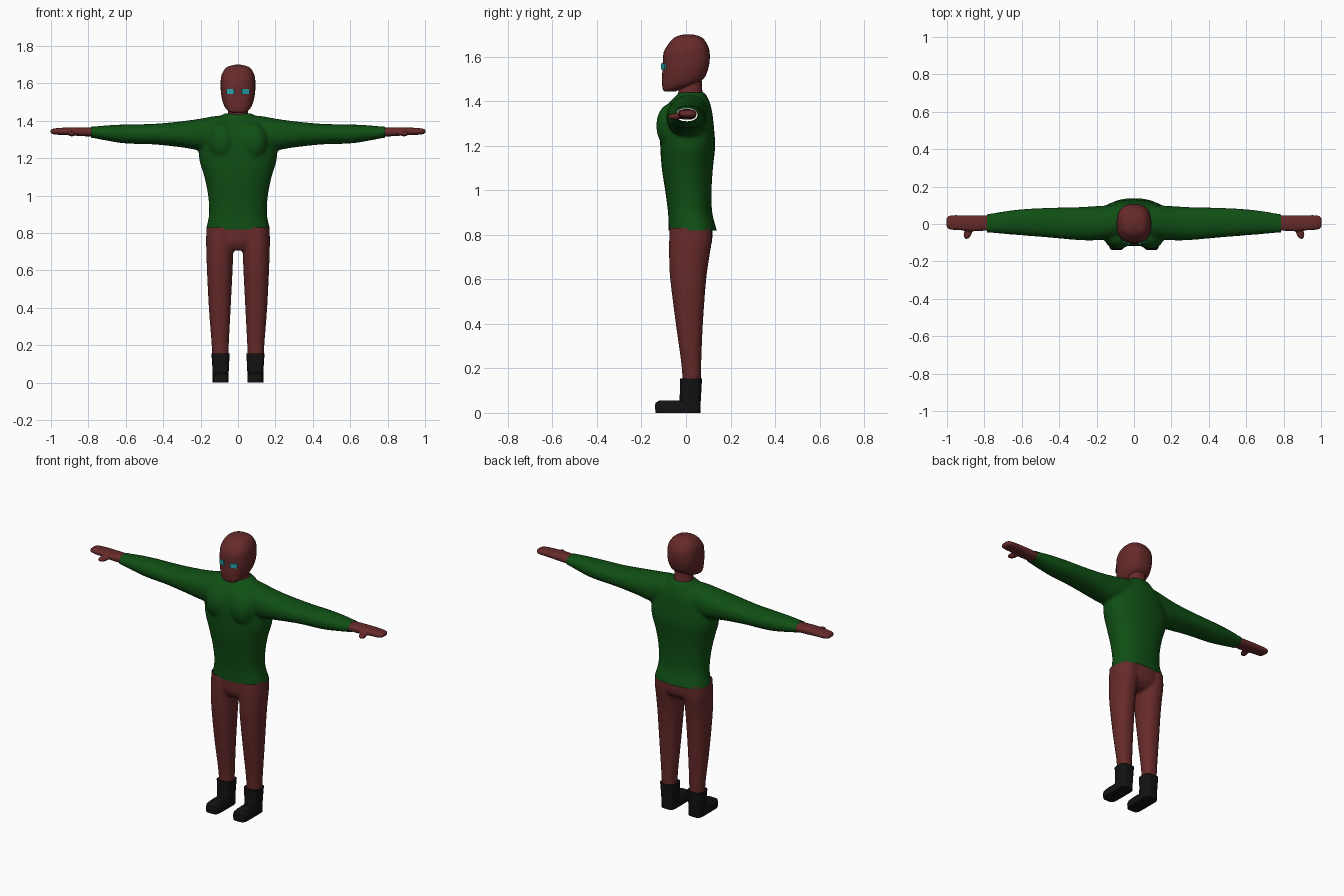
import bpy, bmesh, math
from mathutils import Matrix, Vector

if "Cube" in bpy.data.objects:
    bpy.data.objects.remove(bpy.data.objects["Cube"])


def material(name, rgb):
    m = bpy.data.materials.new(name)
    m.diffuse_color = (*rgb, 1)
    m.use_nodes = True
    m.node_tree.nodes["Principled BSDF"].inputs["Base Color"].default_value = m.diffuse_color
    return m


MAROON = material("maroon skin", (0.135, 0.023, 0.023))
GREEN = material("green knit", (0.005, 0.078, 0.007))
BLACK = material("black leather", (0.006, 0.006, 0.006))
TEAL = material("teal eye", (0.02, 0.36, 0.4))


def spline(rings, steps):
    """Catmull-Rom samples through the rings."""
    if steps < 2:
        return rings
    out = []
    for i in range(len(rings) - 1):
        p0, p1 = rings[max(i - 1, 0)], rings[i]
        p2, p3 = rings[i + 1], rings[min(i + 2, len(rings) - 1)]
        for k in range(steps):
            t = k / steps
            out.append([0.5 * (2 * b + (c - a) * t + (2 * a - 5 * b + 4 * c - d) * t * t
                               + (3 * b - a - 3 * c + d) * t ** 3)
                        for a, b, c, d in zip(p0, p1, p2, p3)])
    return out + [rings[-1]]


def loft(bm, rings, axis="z", n=2.2, side=1, seg=32, steps=5):
    """Closed tube; each ring is (position, a0, a1, b0, b1) across the axis."""
    loops = []
    for t, a0, a1, b0, b1 in spline(rings, steps):
        loop = []
        for k in range(seg):
            c, s = (f(2 * math.pi * k / seg) for f in (math.cos, math.sin))
            a = (a0 + a1) / 2 + (a1 - a0) / 2 * math.copysign(abs(c) ** (2 / n), c)
            b = (b0 + b1) / 2 + (b1 - b0) / 2 * math.copysign(abs(s) ** (2 / n), s)
            co = (a * side, b, t) if axis == "z" else (t * side, a, b)
            loop.append(bm.verts.new(co))
        loops.append(loop)
    for l0, l1 in zip(loops, loops[1:]):
        for k in range(seg):
            j = (k + 1) % seg
            bm.faces.new((l0[k], l0[j], l1[j], l1[k]))
    bm.faces.new(loops[0])
    bm.faces.new(loops[-1])


def wide(rings):
    """Symmetric rings: (z, half width, y0, y1)."""
    return [(z, -w, w, y0, y1) for z, w, y0, y1 in rings]


def ellipsoid(bm, center, radii, turn=0):
    m = Matrix.Translation(center) @ Matrix.Rotation(turn, 4, "Z") @ Matrix.Diagonal((*radii, 1))
    bmesh.ops.create_uvsphere(bm, u_segments=24, v_segments=16, radius=1, matrix=m)


def cut(bm, co, no, clear=True):
    geom = bm.verts[:] + bm.edges[:] + bm.faces[:]
    bmesh.ops.bisect_plane(bm, geom=geom, plane_co=co, plane_no=no, clear_outer=clear)


def finish(bm, name, mats, voxel=0, smooth=0, angle=60, cuts=(), rule=None):
    """Make the object; optionally fuse its parts, trim it and colour by rule."""
    bmesh.ops.recalc_face_normals(bm, faces=bm.faces)
    me = bpy.data.meshes.new(name)
    bm.to_mesh(me)
    bm.free()
    ob = bpy.data.objects.new(name, me)
    bpy.context.collection.objects.link(ob)
    if voxel:
        r = ob.modifiers.new("fuse", "REMESH")
        r.mode, r.voxel_size = "VOXEL", voxel
        s = ob.modifiers.new("soften", "SMOOTH")
        s.factor, s.iterations = 0.5, smooth
        bpy.context.view_layer.update()
        deps = bpy.context.evaluated_depsgraph_get()
        me = bpy.data.meshes.new_from_object(ob.evaluated_get(deps))
        ob.modifiers.clear()
        ob.data = me
    bm = bmesh.new()
    bm.from_mesh(me)
    for co, no, clear in cuts:
        cut(bm, co, no, clear)
    for f in bm.faces:
        f.material_index = rule(f.calc_center_median()) if rule else 0
    bm.to_mesh(me)
    bm.free()
    me.materials.clear()
    for m in mats:
        me.materials.append(m)
    me.shade_smooth()
    me.set_sharp_from_angle(angle=math.radians(angle))
    return ob


# Sweater: torso, chest and sleeves fused, trimmed at hem and cuffs
bm = bmesh.new()
loft(bm, wide([(0.76, 0.176, -0.078, 0.148), (0.82, 0.171, -0.078, 0.138),
               (0.90, 0.155, -0.081, 0.118), (1.0, 0.16, -0.094, 0.115),
               (1.1, 0.18, -0.109, 0.121), (1.2, 0.208, -0.116, 0.131),
               (1.3, 0.20, -0.116, 0.124), (1.36, 0.165, -0.10, 0.116),
               (1.40, 0.11, -0.07, 0.105), (1.44, 0.075, -0.03, 0.085)]), n=2.3)
for s in (1, -1):
    ellipsoid(bm, (s * 0.085, -0.07, 1.29), (0.075, 0.064, 0.10))
    loft(bm, [(0, -0.06, 0.09, 1.25, 1.42), (0.1, -0.075, 0.10, 1.25, 1.428),
              (0.2, -0.087, 0.096, 1.243, 1.412), (0.3, -0.086, 0.09, 1.258, 1.398),
              (0.45, -0.073, 0.087, 1.274, 1.384), (0.6, -0.061, 0.079, 1.279, 1.381),
              (0.7, -0.053, 0.067, 1.294, 1.376), (0.78, -0.046, 0.054, 1.309, 1.369),
              (0.84, -0.043, 0.05, 1.312, 1.367)], axis="x", side=s)
finish(bm, "sweater", [GREEN, MAROON], voxel=0.009, smooth=8,
       cuts=[((0, 0, 0.82), (0, 0, -1), True),
             ((0.785, 0, 0), (1, 0, 0), True), ((-0.785, 0, 0), (-1, 0, 0), True),
             ((0, 0, 1.398), (-0.43, 0, 1), False), ((0, 0, 1.398), (0.43, 0, 1), False)],
       rule=lambda c: int(c.z > 1.398 + 0.43 * abs(c.x)))

# Legs and pelvis fused, trimmed just inside the hem
bm = bmesh.new()
loft(bm, wide([(0.708, 0.10, -0.05, 0.07), (0.75, 0.16, -0.072, 0.112),
               (0.82, 0.168, -0.074, 0.119), (0.89, 0.16, -0.074, 0.115)]))
for s in (1, -1):
    loft(bm, [(0.08, 0.05, 0.136, -0.016, 0.066), (0.2, 0.049, 0.141, -0.019, 0.068),
              (0.4, 0.039, 0.156, -0.046, 0.076), (0.6, 0.029, 0.166, -0.071, 0.091),
              (0.7, 0.025, 0.169, -0.076, 0.105), (0.77, 0.02, 0.171, -0.076, 0.115),
              (0.86, 0.02, 0.165, -0.072, 0.115)], side=s)
finish(bm, "legs", [MAROON], voxel=0.008, smooth=6,
       cuts=[((0, 0, 0.83), (0, 0, 1), True)])

# Hands: mitten-shaped with a thumb pointing forward
for s, label in ((1, "left"), (-1, "right")):
    bm = bmesh.new()
    loft(bm, [(0.75, -0.032, 0.042, 1.319, 1.36), (0.80, -0.036, 0.046, 1.317, 1.364),
              (0.86, -0.039, 0.047, 1.32, 1.365), (0.92, -0.034, 0.047, 1.324, 1.364),
              (0.97, -0.031, 0.047, 1.326, 1.361), (0.992, -0.026, 0.042, 1.33, 1.357),
              (1.002, -0.014, 0.03, 1.336, 1.352)], axis="x", n=2.6, side=s)
    ellipsoid(bm, (s * 0.888, -0.047, 1.331), (0.021, 0.036, 0.014), s * 0.35)
    finish(bm, label + "_hand", [MAROON], voxel=0.005, smooth=3)

# Head
bm = bmesh.new()
loft(bm, wide([(1.443, 0.03, -0.095, -0.05), (1.451, 0.05, -0.103, -0.03),
               (1.47, 0.068, -0.107, 0.03), (1.50, 0.081, -0.108, 0.078),
               (1.54, 0.09, -0.106, 0.098), (1.58, 0.093, -0.104, 0.106),
               (1.62, 0.092, -0.10, 0.106), (1.65, 0.086, -0.084, 0.098),
               (1.68, 0.068, -0.06, 0.079), (1.693, 0.046, -0.038, 0.057),
               (1.70, 0.015, -0.01, 0.03)]), n=2.5)
finish(bm, "head", [MAROON])

# Neck
bm = bmesh.new()
loft(bm, wide([(1.38, 0.06, -0.05, 0.08), (1.42, 0.06, -0.04, 0.08),
               (1.45, 0.053, -0.033, 0.073), (1.51, 0.05, -0.03, 0.07)]))
finish(bm, "neck", [MAROON])

# Eyes: thin plates lying on the face
for s, label in ((1, "left"), (-1, "right")):
    bm = bmesh.new()
    m = (Matrix.Translation((s * 0.04, -0.1005, 1.556))
         @ Matrix.Rotation(s * math.radians(22), 4, "Z")
         @ Matrix.Diagonal((0.042, 0.008, 0.027, 1)))
    bmesh.ops.create_cube(bm, size=1, matrix=m)
    finish(bm, label + "_eye", [TEAL], angle=30)

# Boots: straight shaft and a flat boxy foot
for s, label in ((1, "left"), (-1, "right")):
    bm = bmesh.new()
    loft(bm, [(0, 0.05, 0.136, -0.03, 0.064), (0.05, 0.05, 0.136, -0.03, 0.066),
              (0.10, 0.048, 0.138, -0.027, 0.069), (0.155, 0.044, 0.142, -0.027, 0.072)],
         n=3.5, side=s, steps=1)
    loft(bm, [(0, 0.05, 0.136, -0.136, 0.063), (0.03, 0.05, 0.136, -0.14, 0.064),
              (0.046, 0.053, 0.133, -0.136, 0.06), (0.055, 0.06, 0.126, -0.12, 0.05)],
         n=5, side=s, steps=1)
    finish(bm, label + "_boot", [BLACK], angle=35)
